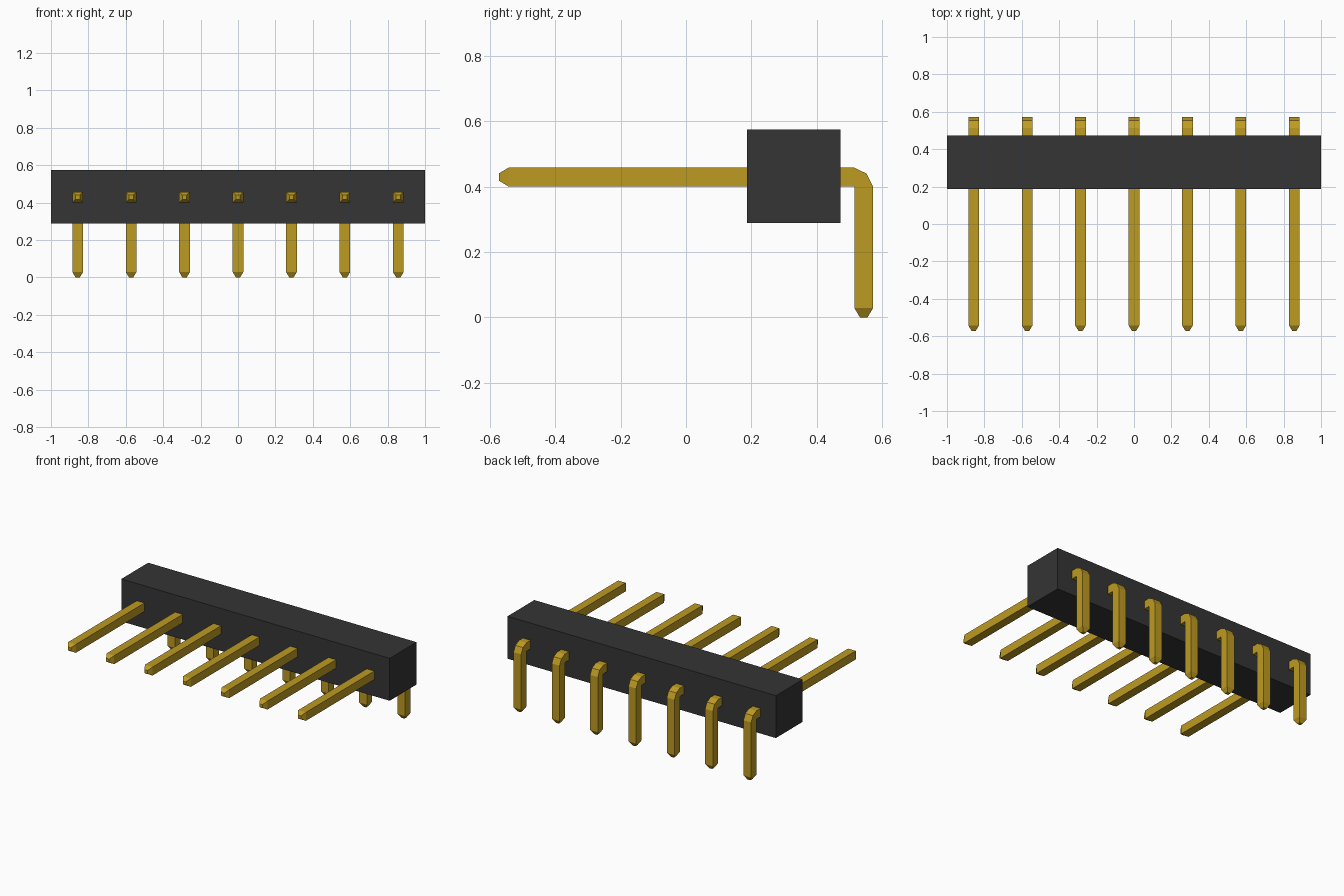
import bpy
import bmesh
from mathutils import Vector

default_cube = bpy.data.objects.get("Cube")
if default_cube:
    bpy.data.objects.remove(default_cube, do_unlink=True)


def make_material(name, color):
    mat = bpy.data.materials.new(name)
    mat.use_nodes = True
    mat.diffuse_color = color
    mat.node_tree.nodes["Principled BSDF"].inputs["Base Color"].default_value = color
    return mat


def finish(name, bm, mat):
    bmesh.ops.recalc_face_normals(bm, faces=bm.faces)
    mesh = bpy.data.meshes.new(name)
    bm.to_mesh(mesh)
    bm.free()
    mesh.materials.append(mat)
    obj = bpy.data.objects.new(name, mesh)
    bpy.context.collection.objects.link(obj)
    return obj


black = make_material("black plastic", (0.035, 0.035, 0.035, 1))
gold = make_material("gold metal", (0.515, 0.328, 0.016, 1))

PINS = 7
PITCH = 2 / PINS
HALF = PITCH / 10      # half thickness of a pin
TIP = HALF * 0.4       # half thickness at the blunt tip
AXIS_Z = 0.429         # centre height of the horizontal leg
AXIS_Y = 0.543         # centre depth of the vertical leg
FRONT = -0.571

# Housing: one plain block
bm = bmesh.new()
bmesh.ops.create_cube(bm, size=1)
bmesh.ops.scale(bm, vec=(2, PITCH, PITCH), verts=bm.verts)
bmesh.ops.translate(bm, vec=(0, 0.329, 0.431), verts=bm.verts)
finish("housing", bm, black)

# Pin: square sections swept round a bend that pivots on the inner corner
corner = Vector((AXIS_Y - HALF, AXIS_Z - HALF))
width = 2 * HALF
sections = [
    ((FRONT, AXIS_Z + TIP), (FRONT, AXIS_Z - TIP), TIP),
    ((FRONT + HALF, AXIS_Z + HALF), (FRONT + HALF, AXIS_Z - HALF), HALF),
    (corner + Vector((0, width)), corner, HALF),
    (corner + Vector((0.66, 0.68)) * width, corner, HALF),
    (corner + Vector((width, 0)), corner, HALF),
    ((AXIS_Y + HALF, HALF), (AXIS_Y - HALF, HALF), HALF),
    ((AXIS_Y + TIP, 0), (AXIS_Y - TIP, 0), TIP),
]


def make_pin(name, x):
    bm = bmesh.new()
    rings = []
    for outer, inner, half in sections:
        rings.append([bm.verts.new((x + side * half, *point))
                      for point, side in ((outer, -1), (outer, 1), (inner, 1), (inner, -1))])
    for a, b in zip(rings, rings[1:]):
        for i in range(4):
            j = (i + 1) % 4
            bm.faces.new((a[i], a[j], b[j], b[i]))
    bm.faces.new(rings[0])
    bm.faces.new(rings[-1])
    bmesh.ops.remove_doubles(bm, verts=bm.verts, dist=0.0001)
    return finish(name, bm, gold)


for n in range(PINS):
    make_pin(f"pin_{n + 1}", (n - (PINS - 1) / 2) * PITCH)
